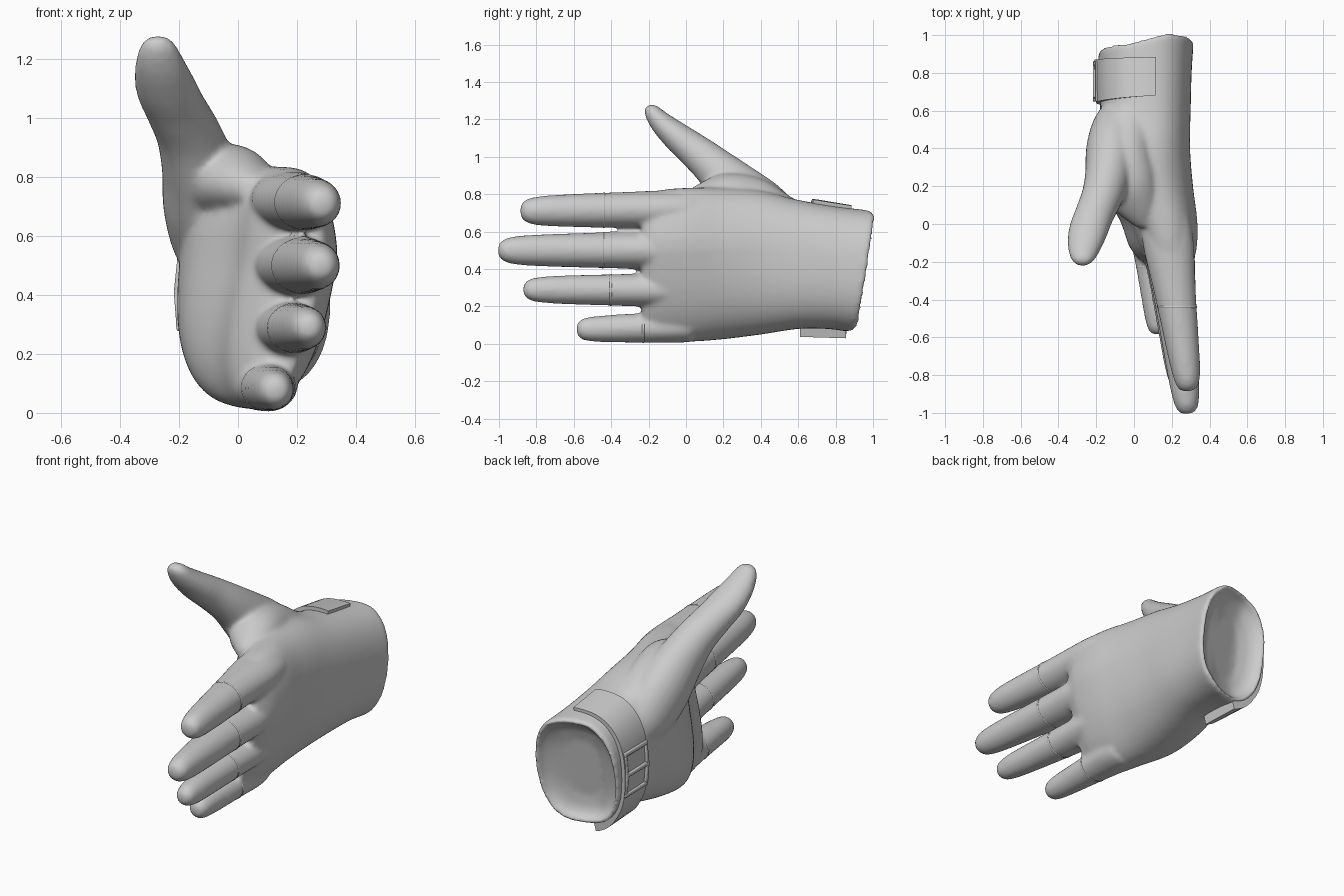
import bpy, bmesh, math
from mathutils import Vector

if "Cube" in bpy.data.objects:
    bpy.data.objects.remove(bpy.data.objects["Cube"])

grey = bpy.data.materials.new("glove grey")
grey.diffuse_color = (0.6, 0.6, 0.6, 1)
grey.use_nodes = True
grey.node_tree.nodes["Principled BSDF"].inputs["Base Color"].default_value = grey.diffuse_color


def finish(bm, name):
    bmesh.ops.recalc_face_normals(bm, faces=bm.faces)
    me = bpy.data.meshes.new(name)
    bm.to_mesh(me)
    bm.free()
    ob = bpy.data.objects.new(name, me)
    bpy.context.collection.objects.link(ob)
    me.materials.append(grey)
    for p in me.polygons:
        p.use_smooth = True
    return ob


def catmull(rows, steps=5):
    """Smoothly interpolate rows of numbers."""
    out = []
    for i in range(len(rows) - 1):
        a, b, c, d = (rows[max(0, min(len(rows) - 1, i + k))] for k in (-1, 0, 1, 2))
        for s in range(steps):
            t = s / steps
            out.append([0.5 * (2 * q + (r - p) * t + (2 * p - 5 * q + 4 * r - w) * t * t
                               + (3 * q - p - 3 * r + w) * t ** 3)
                        for p, q, r, w in zip(a, b, c, d)])
    out.append(list(rows[-1]))
    return out


def loft(bm, rings):
    loops = [[bm.verts.new(p) for p in ring] for ring in rings]
    n = len(loops[0])
    for a, b in zip(loops, loops[1:]):
        for i in range(n):
            bm.faces.new((a[i], a[(i + 1) % n], b[(i + 1) % n], b[i]))
    bm.faces.new(loops[0])
    bm.faces.new(loops[-1])


def signed_pow(v, e):
    return math.copysign(abs(v) ** e, v)


def hand_point(row, ang, grow=0.0):
    """Point on the hand cross-section: row = y, xmin, xmax, zmin, zmax, lean, cut."""
    y, x0, x1, z0, z1, lean, cut = row
    c, s = signed_pow(math.cos(ang), 0.82), signed_pow(math.sin(ang), 0.82)
    x = (x0 + x1) / 2 + c * ((x1 - x0) / 2 + grow) + lean * min(s, 0.25)
    z = (z0 + z1) / 2 + s * ((z1 - z0) / 2 + grow)
    step = max(-1, min(1, (x - 0.08) / 0.10))
    y += cut * (0.05 * (z - 0.39) / 0.32 + 0.028 * step)
    return Vector((x, y, z))


def ring(row, grow=0.0, n=48):
    return [hand_point(row, 2 * math.pi * i / n, grow) for i in range(n)]


# palm and cuff
palm = [
    (-0.235, 0.15, 0.27, 0.07, 0.78, 0.08, 0),
    (-0.19, 0.075, 0.295, 0.045, 0.805, 0.09, 0),
    (-0.12, 0.01, 0.315, 0.02, 0.825, 0.09, 0),
    (0.02, -0.05, 0.32, 0.012, 0.835, 0.08, 0),
    (0.20, -0.17, 0.305, 0.025, 0.835, 0.05, 0),
    (0.40, -0.205, 0.295, 0.05, 0.82, 0.02, 0),
    (0.60, -0.18, 0.30, 0.08, 0.77, 0, 0),
    (0.78, -0.185, 0.305, 0.08, 0.735, 0, 0.5),
    (0.925, -0.19, 0.315, 0.065, 0.715, 0, 1)]
bm = bmesh.new()
shell = [ring(r) for r in catmull(palm)]
rim = palm[-1]
# rolled rim and shallow bowl in the opening
shell.append(ring((0.942,) + rim[1:], -0.014))
shell.append(ring((0.928,) + rim[1:], -0.028))
shell.append(ring((0.905,) + rim[1:], -0.036))
shell.append(ring((0.88,) + rim[1:], -0.08))
shell.append(ring((0.865,) + rim[1:], -0.15))
loft(bm, shell)


def tube(rows, n=24):
    """Digit of elliptical sections: x, y, z, half width x, half thickness."""
    rows = catmull(rows)
    pts = [Vector(r[:3]) for r in rows]
    rings = []
    for i, r in enumerate(rows):
        d = (pts[min(i + 1, len(pts) - 1)] - pts[max(i - 1, 0)]).normalized()
        u = (Vector((1, 0, 0)) - d * d.x).normalized()
        v = d.cross(u)
        rings.append([pts[i] + u * r[3] * math.cos(a) + v * r[4] * math.sin(a)
                      for a in (2 * math.pi * k / n for k in range(n))])
    loft(bm, rings)


# fingers: tip y, tip x, tip z, base x, base z, base half width, seam y
fingers = [
    (-0.885, 0.290, 0.710, 0.165, 0.720, 0.100, -0.44),
    (-1.005, 0.285, 0.500, 0.170, 0.500, 0.100, -0.44),
    (-0.870, 0.245, 0.290, 0.148, 0.287, 0.089, -0.40),
    (-0.585, 0.130, 0.077, 0.085, 0.092, 0.083, -0.23)]
# position along the finger, thickness factor, extra width factor
profile = [(0, 0.22, 1), (0.015, 0.48, 1), (0.06, 0.70, 0.95), (0.16, 0.82, 0.98),
           (0.35, 0.90, 1.05), (0.6, 0.96, 1.17), (0.85, 1.02, 1.32), (1.0, 1.0, 1.3)]
seams = []
for ty, tx, tz, bx, bz, w, sy in fingers:
    rows = [(tx + (bx - tx) * t, ty + (0.02 - ty) * t, tz + (bz - tz) * t, w * k * wide, w * k)
            for t, k, wide in profile]
    tube(rows)
    seams.append(min(catmull(rows, 24), key=lambda r: abs(r[1] - sy)))

# thumb running down into the ball of the palm
tube([(-0.275, -0.205, 1.272, 0.030, 0.020),
      (-0.273, -0.185, 1.245, 0.060, 0.042),
      (-0.265, -0.130, 1.180, 0.086, 0.062),
      (-0.245, -0.045, 1.105, 0.103, 0.080),
      (-0.210, 0.050, 1.030, 0.104, 0.094),
      (-0.168, 0.150, 0.945, 0.110, 0.112),
      (-0.135, 0.260, 0.835, 0.125, 0.145),
      (-0.112, 0.390, 0.705, 0.142, 0.175),
      (-0.080, 0.510, 0.570, 0.135, 0.160),
      (-0.040, 0.590, 0.450, 0.090, 0.100)])

# web between thumb and index finger
tube([(0.060, 0.000, 0.750, 0.050, 0.050),
      (0.020, 0.100, 0.775, 0.115, 0.090),
      (-0.030, 0.220, 0.785, 0.150, 0.130),
      (-0.050, 0.360, 0.745, 0.150, 0.145),
      (-0.030, 0.500, 0.680, 0.140, 0.125),
      (-0.010, 0.640, 0.630, 0.100, 0.100)])

glove = finish(bm, "glove")
m = glove.modifiers.new("blend", 'REMESH')
m.mode = 'VOXEL'
m.voxel_size = 0.012
m.use_smooth_shade = True
m = glove.modifiers.new("soften", 'SMOOTH')
m.factor = 0.5
m.iterations = 12

# raised seams round the fingers
for i, (x, y, z, rx, rz) in enumerate(seams):
    bm = bmesh.new()
    loft(bm, [[(x + (rx + g) * math.cos(a), y + dy, z + (rz + g) * math.sin(a))
               for a in (2 * math.pi * k / 32 for k in range(32))]
              for dy, g in ((-0.008, -0.006), (-0.004, 0.001), (0.004, 0.001), (0.008, -0.006))])
    finish(bm, "finger_seam_%d" % (i + 1))

# wrist strap round the palm side
bm = bmesh.new()
wrist = catmull(palm, 20)


def wrist_point(y, ang, grow):
    row = min(wrist, key=lambda r: abs(r[0] - y))
    p = hand_point(row[:6] + [0], ang, grow)
    p.y = y
    return p


rings = []
for i in range(41):
    t = i / 40
    a = math.radians(82 + 178 * t)
    y0, y1 = 0.68 - 0.07 * t, 0.885 - 0.03 * t
    g = 0.022 + 0.026 * max(0, (t - 0.8) / 0.2)
    rings.append([wrist_point(y0, a, -0.01), wrist_point(y0, a, g),
                  wrist_point(y1, a, g), wrist_point(y1, a, -0.01)])
loft(bm, rings)
strap = finish(bm, "wrist_strap")

# buckle: an open frame with a cross bar, bent round the wrist
bm = bmesh.new()


def bar(y, z, sy, sz):
    vs = bmesh.ops.create_cube(bm, size=1)["verts"]
    for v in vs:
        h = z + v.co.z * sz
        v.co = Vector((-0.206 + v.co.x * 0.024 + 0.7 * (h - 0.40) ** 2, y + v.co.y * sy, h))


for y in (0.66, 0.85):
    for z in (0.345, 0.475):
        bar(y, z, 0.024, 0.13)
for z in (0.29, 0.41, 0.53):
    bar(0.755, z, 0.214, 0.024)
buckle = finish(bm, "buckle")
m = buckle.modifiers.new("round", 'BEVEL')
m.width = 0.006
m.segments = 2

# keep the crisp edges of strap and buckle
for ob in (strap, buckle):
    bpy.ops.object.select_all(action='DESELECT')
    ob.select_set(True)
    bpy.context.view_layer.objects.active = ob
    bpy.ops.object.shade_smooth_by_angle(angle=math.radians(40))
